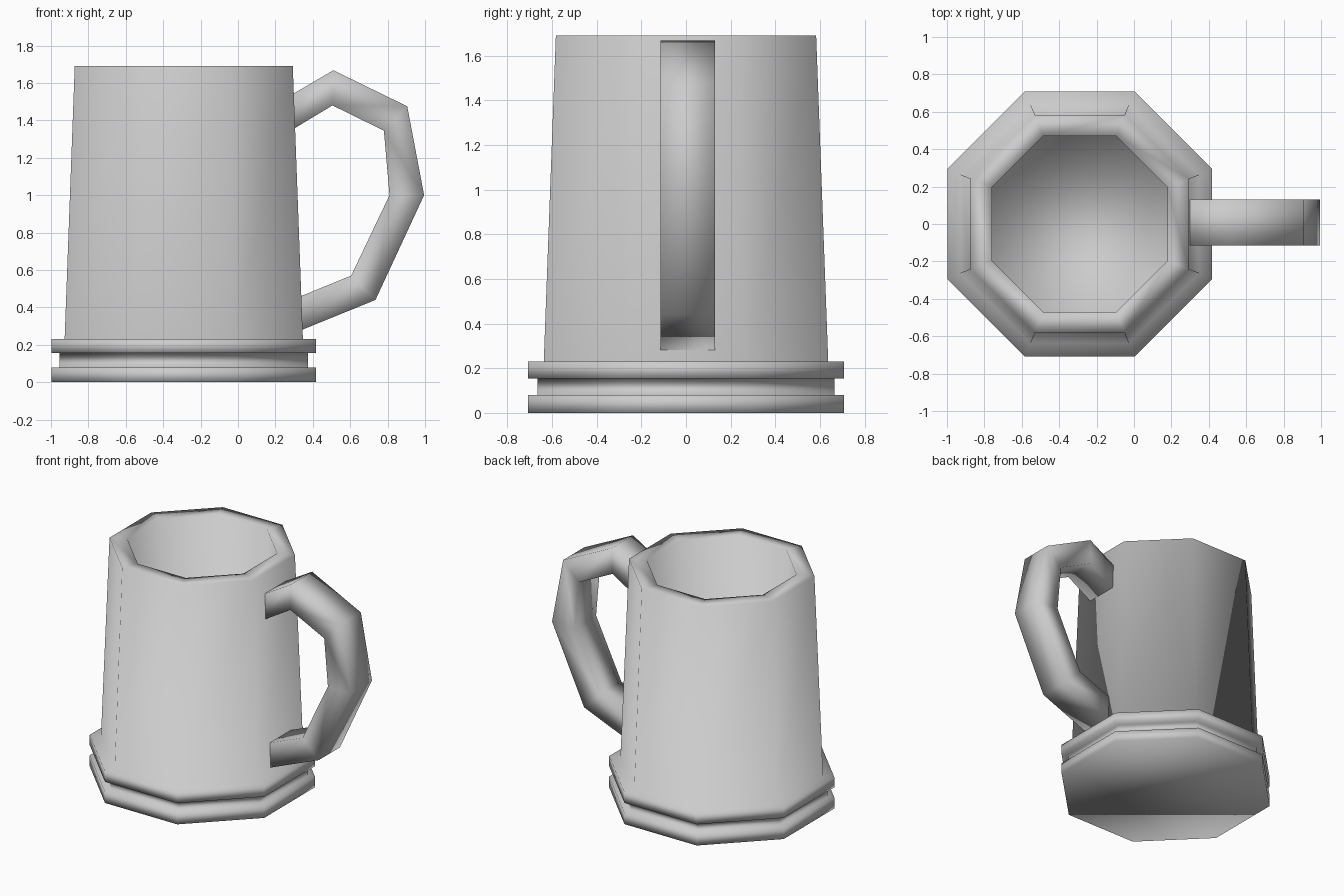
import bpy
import bmesh
from math import cos, sin, pi

cube = bpy.data.objects.get("Cube")
if cube:
    bpy.data.objects.remove(cube, do_unlink=True)

SIDES = 8
CENTRE_X = -0.29

grey = bpy.data.materials.new("light grey")
grey.use_nodes = True
grey.diffuse_color = (0.6, 0.6, 0.6, 1)
grey.node_tree.nodes["Principled BSDF"].inputs["Base Color"].default_value = (0.6, 0.6, 0.6, 1)


def finish(name, bm, x=0.0, y=0.0):
    """Turn the bmesh into a smooth-shaded object."""
    bmesh.ops.recalc_face_normals(bm, faces=bm.faces)
    mesh = bpy.data.meshes.new(name)
    bm.to_mesh(mesh)
    bm.free()
    mesh.materials.append(grey)
    for face in mesh.polygons:
        face.use_smooth = True
    obj = bpy.data.objects.new(name, mesh)
    obj.location = (x, y, 0)
    bpy.context.collection.objects.link(obj)
    return obj


def bridge(bm, a, b):
    for i in range(len(a)):
        j = (i + 1) % len(a)
        bm.faces.new((a[i], a[j], b[j], b[i]))


# Octagonal mug: (flat-to-centre distance, height) from underside to inner floor
profile = [(0.708, 0), (0.708, 0.08), (0.665, 0.08), (0.665, 0.155),
           (0.708, 0.155), (0.708, 0.23), (0.637, 0.23), (0.583, 1.69),
           (0.47, 1.69), (0.47, 0.23)]
bm = bmesh.new()
rings = []
for apothem, z in profile:
    r = apothem / cos(pi / SIDES)
    rings.append([bm.verts.new((r * cos((i + 0.5) * 2 * pi / SIDES),
                                r * sin((i + 0.5) * 2 * pi / SIDES), z))
                  for i in range(SIDES)])
for lower, upper in zip(rings, rings[1:]):
    bridge(bm, lower, upper)
bm.faces.new(rings[0])
bm.faces.new(rings[-1])
finish("mug_body", bm, CENTRE_X)

# Handle: rectangular bar bent along paired outer and inner (x, z) points
outer = [(0.24, 1.51), (0.51, 1.668), (0.905, 1.475), (0.995, 1.0), (0.735, 0.44), (0.28, 0.255)]
inner = [(0.24, 1.32), (0.505, 1.48), (0.78, 1.345), (0.81, 1.0), (0.605, 0.57), (0.28, 0.437)]
HALF_WIDTH = 0.123
bm = bmesh.new()
sections = []
for (ox, oz), (ix, iz) in zip(outer, inner):
    corners = [(ox, -HALF_WIDTH, oz), (ox, HALF_WIDTH, oz),
               (ix, HALF_WIDTH, iz), (ix, -HALF_WIDTH, iz)]
    sections.append([bm.verts.new(c) for c in corners])
for a, b in zip(sections, sections[1:]):
    bridge(bm, a, b)
bm.faces.new(sections[0])
bm.faces.new(sections[-1])
finish("handle", bm, y=0.008)
